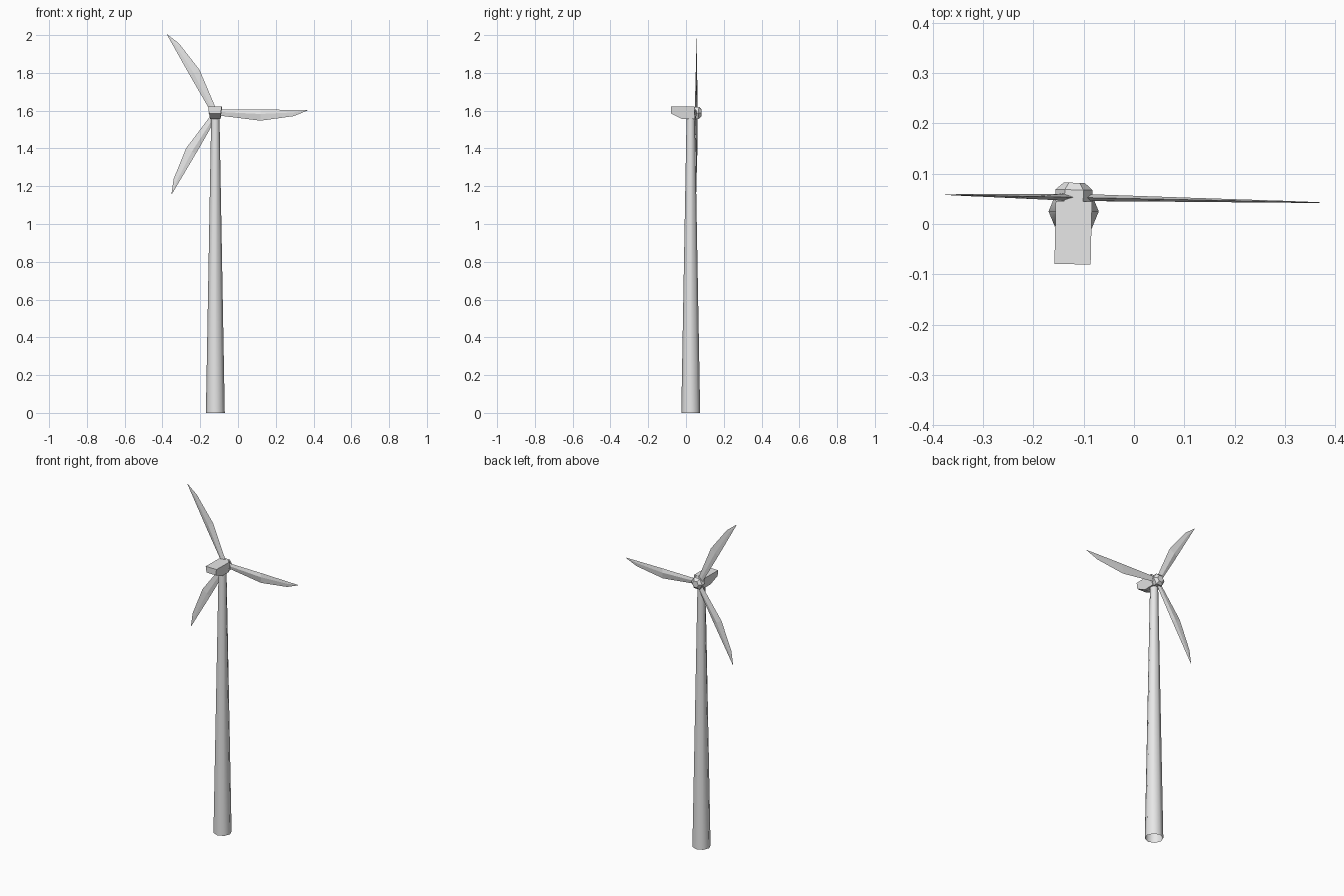
import bpy, bmesh, math
from mathutils import Matrix, Vector

if "Cube" in bpy.data.objects:
    bpy.data.objects.remove(bpy.data.objects["Cube"])

grey = bpy.data.materials.new("light_grey")
grey.diffuse_color = (0.8, 0.8, 0.8, 1)
grey.use_nodes = True
grey.node_tree.nodes["Principled BSDF"].inputs["Base Color"].default_value = grey.diffuse_color

AXIS = Vector((-0.12, 0.025, 0))
# the whole head is yawed very slightly on the tower
HEAD = Matrix.Translation(AXIS + Vector((0, 0, 1.588))) @ Matrix.Rotation(-0.021, 4, 'Z')


def loft(name, rings, matrix, cap_start=True, cap_end=True):
    """Skin equal-length rings of points into one object."""
    bm = bmesh.new()
    loops = [[bm.verts.new(matrix @ Vector(p)) for p in ring] for ring in rings]
    n = len(loops[0])
    for a, b in zip(loops, loops[1:]):
        for i in range(n):
            j = (i + 1) % n
            bm.faces.new((a[i], a[j], b[j], b[i]))
    if cap_start:
        bm.faces.new(loops[0])
    if cap_end:
        bm.faces.new(loops[-1])
    bmesh.ops.recalc_face_normals(bm, faces=bm.faces)
    mesh = bpy.data.meshes.new(name)
    bm.to_mesh(mesh)
    bm.free()
    mesh.materials.append(grey)
    obj = bpy.data.objects.new(name, mesh)
    bpy.context.collection.objects.link(obj)
    return obj


def circle(r, n):
    return [(r * math.cos(2 * math.pi * i / n), r * math.sin(2 * math.pi * i / n)) for i in range(n)]


# Tower: tapered, eight sides, smooth, open underneath
tower = loft("tower", [[(x, y, z) for x, y in circle(r, 8)] for r, z in ((0.05, 0), (0.022, 1.565))],
             Matrix.Translation(AXIS), cap_start=False)
for poly in tower.data.polygons:
    poly.use_smooth = len(poly.vertices) == 4 and abs(poly.normal.z) < 0.5

# Nacelle: box with a sloping underside at the tail, narrower at the bottom
profile = [(-0.105, 0.033), (0.020, 0.033), (0.020, -0.032), (-0.045, -0.032), (-0.105, -0.003)]


def half_width(z):
    return 0.036 - 0.009 * (0.033 - z) / 0.065


loft("nacelle", [[(s * half_width(z), y, z) for y, z in profile] for s in (-1, 1)], HEAD)

# Hub: six-sided drum with a chamfered nose
loft("hub", [[(x, y, z) for x, z in circle(r, 6)]
             for y, r in ((0.020, 0.037), (0.043, 0.037), (0.057, 0.021))], HEAD)

# Blades: distance from hub, straight edge, bellied edge, half thickness
stations = [(0.020, 0.018, -0.014, 0.007), (0.239, 0.018, -0.041, 0.004),
            (0.414, 0.016, -0.017, 0.002), (0.488, 0.015, 0.013, 0.0006)]
rings = []
for d, top, low, t in stations:
    mid = low + 0.6 * (top - low)
    rings.append([(d, 0.028, top), (d, 0.028 + t, mid), (d, 0.028, low), (d, 0.028 - t, mid)])
for k in range(3):
    loft(f"blade_{k + 1}", rings, HEAD @ Matrix.Rotation(-k * 2 * math.pi / 3, 4, 'Y'))
